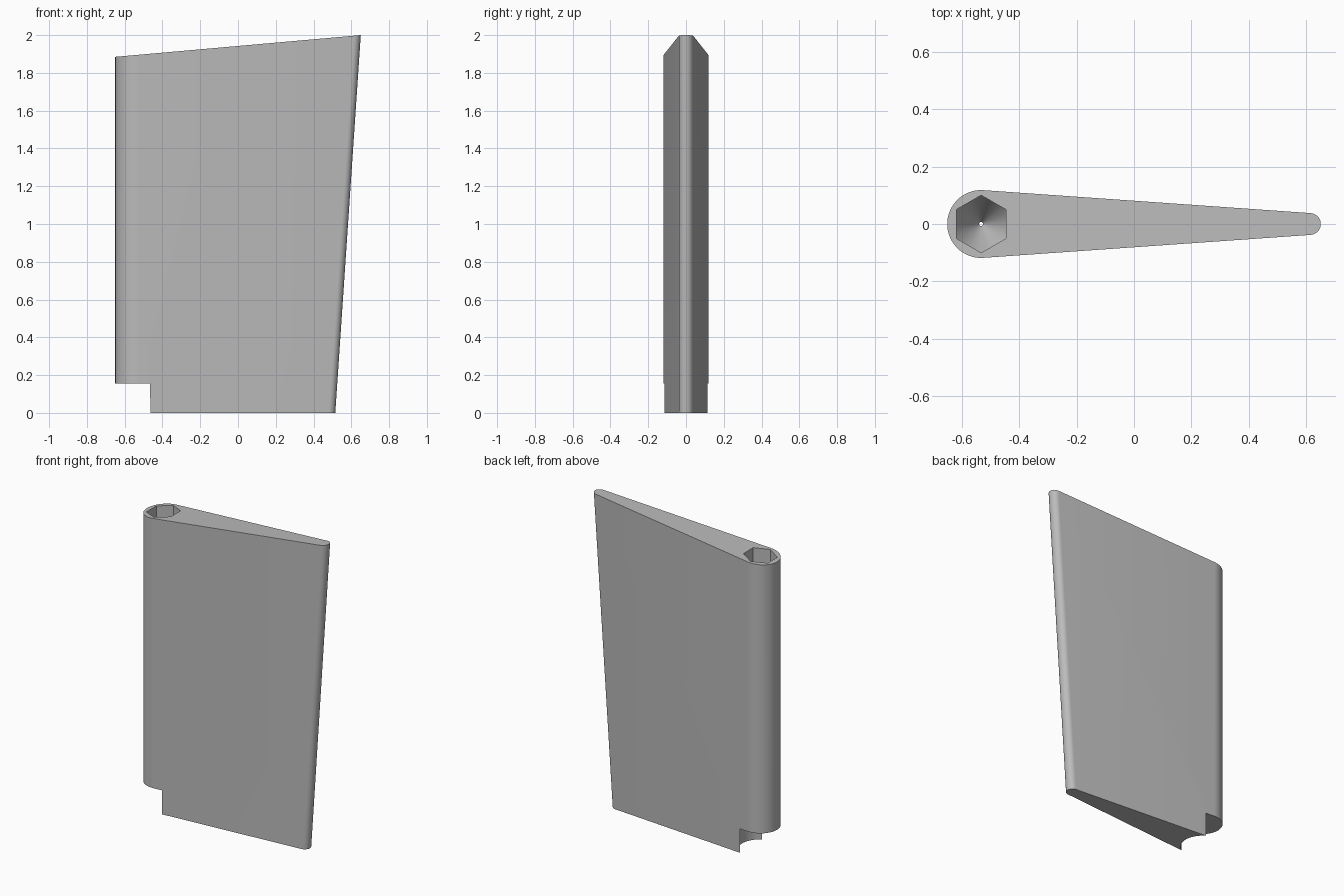
import bpy, bmesh
from math import sin, cos, pi, asin, radians

cube = bpy.data.objects.get("Cube")
if cube:
    bpy.data.objects.remove(cube, do_unlink=True)

grey = bpy.data.materials.new("plain grey")
grey.use_nodes = True
colour = (0.5, 0.5, 0.5, 1)
grey.diffuse_color = colour
grey.node_tree.nodes["Principled BSDF"].inputs["Base Color"].default_value = colour

LEAD_X, LEAD_R, TAIL_R = -0.532, 0.118, 0.038
NOTCH_Z, NOTCH_R = 0.155, 0.132
HEX_R = 0.1


def make_object(name, bm):
    bmesh.ops.recalc_face_normals(bm, faces=bm.faces)
    mesh = bpy.data.meshes.new(name)
    bm.to_mesh(mesh)
    bm.free()
    mesh.materials.append(grey)
    obj = bpy.data.objects.new(name, mesh)
    bpy.context.collection.objects.link(obj)
    return obj


def teardrop(tail_x):
    """Two arcs joined by straight tangent flanks."""
    tilt = asin((LEAD_R - TAIL_R) / (tail_x - LEAD_X))
    a = pi / 2 - tilt
    pts = []
    for cx, r, start, end, n in ((tail_x, TAIL_R, -a, a, 20),
                                 (LEAD_X, LEAD_R, a, 2 * pi - a, 40)):
        for i in range(n + 1):
            t = start + (end - start) * i / n
            pts.append((cx + r * cos(t), r * sin(t)))
    return pts


def bridge(bm, low, high):
    for i in range(len(low)):
        j = (i + 1) % len(low)
        bm.faces.new((low[i], low[j], high[j], high[i]))


# blade with a raked trailing edge and a sloping top
bm = bmesh.new()
low = [bm.verts.new((x, y, 0)) for x, y in teardrop(0.477)]
high = [bm.verts.new((x, y, 1.885 + 0.115 * (x + 0.65) / 1.3)) for x, y in teardrop(0.612)]
bridge(bm, low, high)
bm.faces.new(low)
bm.faces.new(high)
blade = make_object("blade", bm)

# hexagonal socket with a conical floor whose tip just breaks through
bm = bmesh.new()
tip_z = NOTCH_Z - 0.012
low, high = [], []
for i in range(72):
    t = 2 * pi * i / 72
    r = HEX_R * cos(pi / 6) / cos((t % (pi / 3)) - pi / 6)
    x, y = LEAD_X + r * sin(t), r * cos(t)
    low.append(bm.verts.new((x, y, tip_z + 1.73 * r)))
    high.append(bm.verts.new((x, y, 2.2)))
bridge(bm, low, high)
bm.faces.new(high)
tip = bm.verts.new((LEAD_X, 0, tip_z))
for i in range(72):
    bm.faces.new((low[i], tip, low[(i + 1) % 72]))
socket = make_object("socket_cutter", bm)

# round notch under the leading edge
bm = bmesh.new()
bmesh.ops.create_cone(bm, cap_ends=True, segments=64, radius1=NOTCH_R, radius2=NOTCH_R, depth=0.4)
bmesh.ops.translate(bm, verts=bm.verts, vec=(LEAD_X, 0, NOTCH_Z - 0.2))
notch = make_object("notch_cutter", bm)

bpy.context.view_layer.objects.active = blade
for cutter in (notch, socket):
    cutter.hide_render = True
    mod = blade.modifiers.new("cut", 'BOOLEAN')
    mod.operation = 'DIFFERENCE'
    mod.solver = 'EXACT'
    mod.object = cutter
    bpy.ops.object.modifier_apply(modifier=mod.name)
    bpy.data.objects.remove(cutter, do_unlink=True)

bpy.ops.object.select_all(action='DESELECT')
blade.select_set(True)
bpy.ops.object.shade_smooth_by_angle(angle=radians(30))
